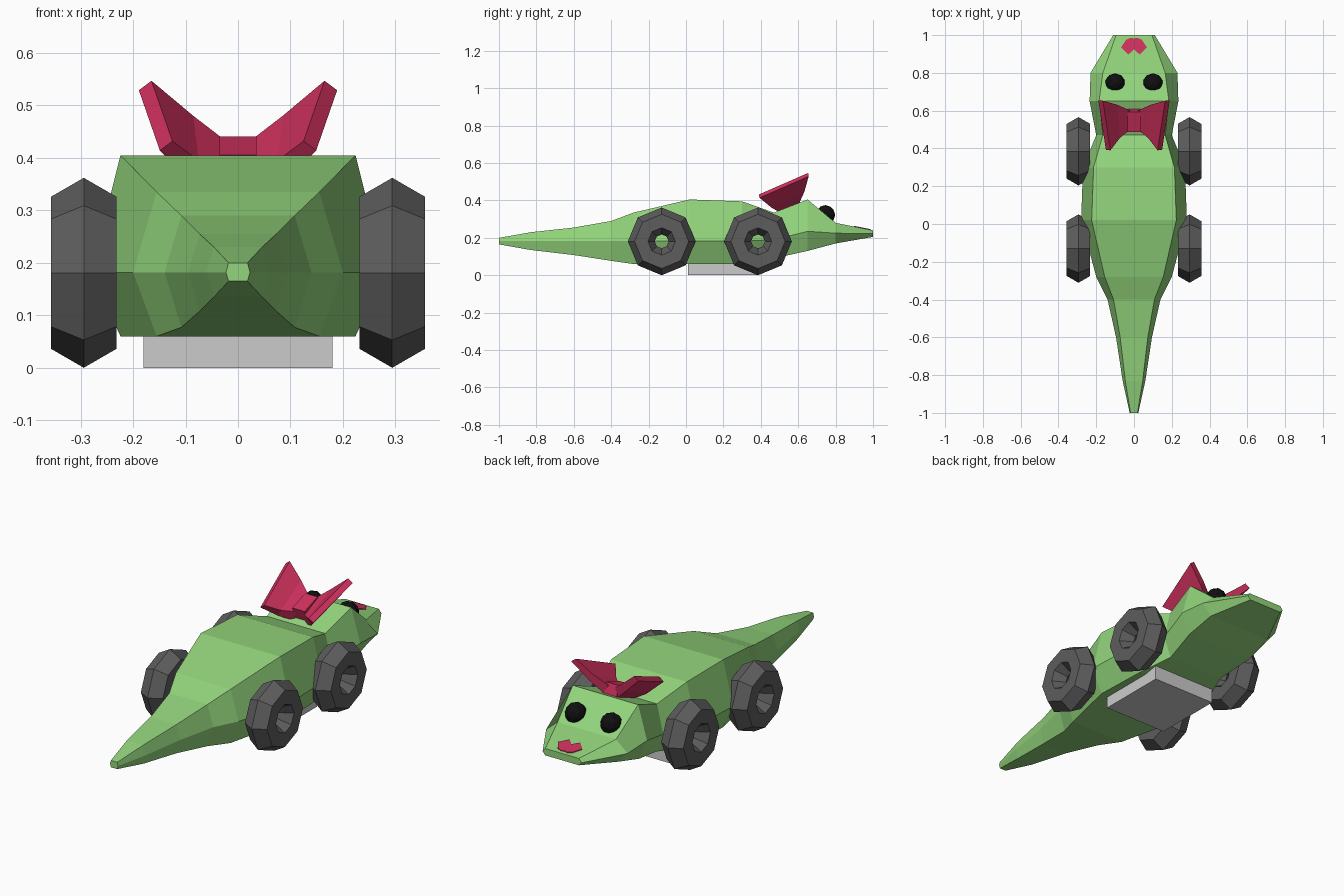
import bpy, bmesh, math

if "Cube" in bpy.data.objects:
    bpy.data.objects.remove(bpy.data.objects["Cube"])


def colour(name, rgb):
    m = bpy.data.materials.new(name)
    m.diffuse_color = (*rgb, 1)
    m.use_nodes = True
    m.node_tree.nodes["Principled BSDF"].inputs["Base Color"].default_value = m.diffuse_color
    return m


green = colour("green", (0.29, 0.66, 0.2))
pink = colour("pink", (0.62, 0.03, 0.11))
rubber = colour("rubber", (0.11, 0.11, 0.11))
black = colour("black", (0.005, 0.005, 0.005))


def add_mesh(name, verts, faces, mat):
    me = bpy.data.meshes.new(name)
    me.from_pydata(verts, [], faces)
    bm = bmesh.new()
    bm.from_mesh(me)
    bmesh.ops.recalc_face_normals(bm, faces=bm.faces)
    bm.to_mesh(me)
    bm.free()
    ob = bpy.data.objects.new(name, me)
    bpy.context.collection.objects.link(ob)
    if mat:
        me.materials.append(mat)
    return ob


def box(name, lo, hi, mat=None):
    bpy.ops.mesh.primitive_cube_add(size=1, location=[(a + b) / 2 for a, b in zip(lo, hi)])
    ob = bpy.context.object
    ob.name = name
    ob.scale = [b - a for a, b in zip(lo, hi)]
    if mat:
        ob.data.materials.append(mat)
    return ob


# body: hexagonal sections (y, top z, mid z, bottom z, top half, mid half, bottom half)
sections = [
    (-1.0, .20, .182, .165, .018, .023, .018),
    (-.83, .23, .182, .135, .046, .060, .046),
    (-.60, .255, .182, .108, .073, .095, .073),
    (-.40, .29, .182, .077, .108, .14, .108),
    (-.28, .335, .182, .06, .155, .20, .155),
    (.02, .405, .182, .06, .224, .28, .224),
    (.30, .395, .182, .06, .214, .27, .214),
    (.47, .335, .19, .09, .165, .20, .16),
    (.65, .405, .235, .13, .185, .235, .19),
    (.80, .28, .225, .17, .165, .23, .18),
    (1.0, .24, .222, .205, .095, .11, .095),
]
verts, faces = [], []
for y, zt, zm, zb, a, b, c in sections:
    verts += [(a, y, zt), (b, y, zm), (c, y, zb), (-c, y, zb), (-b, y, zm), (-a, y, zt)]
for s in range(len(sections) - 1):
    for k in range(6):
        n = (k + 1) % 6
        faces.append((s * 6 + k, s * 6 + n, s * 6 + 6 + n, s * 6 + 6 + k))
faces += [tuple(range(6)), tuple(range(len(verts) - 6, len(verts)))]
add_mesh("body", verts, faces, green)

# wheels: eight-sided rings with a hexagonal section
for side, sx in (("right", 1), ("left", -1)):
    for end, y in (("tail", -.13), ("head", .385)):
        bpy.ops.mesh.primitive_torus_add(
            major_segments=8, minor_segments=6, major_radius=.109, minor_radius=.072,
            location=(sx * .294, y, .181), rotation=(0, math.pi / 2, 0))
        bpy.context.object.name = f"{side}_{end}_wheel"
        bpy.context.object.data.materials.append(rubber)

# eyes
for side, sx in (("right", 1), ("left", -1)):
    bpy.ops.mesh.primitive_ico_sphere_add(subdivisions=2, radius=.053, location=(sx * .1, .745, .322))
    bpy.context.object.name = side + "_eye"
    bpy.context.object.data.materials.append(black)

# base plate under the belly
box("base_plate", (-.18, .01, 0), (.18, .38, .09))

# mouth: thin lips lying on the sloping snout
half = [(0, .925), (.03, .897), (.068, .935), (.042, .975), (.018, .986), (0, .982)]
outline = half + [(-x, y) for x, y in half[-2:0:-1]]
n = len(outline)
lips = [(x, y, .28 - .2 * (y - .8) + dz) for dz in (-.005, .004) for x, y in outline]
faces = [tuple(range(n)), tuple(range(n, 2 * n))]
faces += [(i, (i + 1) % n, n + (i + 1) % n, n + i) for i in range(n)]
add_mesh("mouth", lips, faces, pink)

# bow: two flared wings and a knot
front = [(.02, .50, .385), (.075, .455, .395), (.125, .39, .432)]
back = [(.02, .60, .43), (.085, .63, .48), (.165, .653, .547)]
for side, sx in (("right", 1), ("left", -1)):
    # wedge-like wing with an outward thickness
    under = [(x + .014 + .005 * i, y + .003, z - .05 + .016 * i)
             for row in (front, back) for i, (x, y, z) in enumerate(row)]
    vs = [(sx * x, y, z) for x, y, z in front + back + under]
    fs = [(0, 1, 4, 3), (1, 2, 5, 4), (6, 7, 10, 9), (7, 8, 11, 10),
          (0, 1, 7, 6), (1, 2, 8, 7), (3, 4, 10, 9), (4, 5, 11, 10),
          (2, 5, 11, 8), (0, 3, 9, 6)]
    add_mesh(f"bow_{side}_wing", vs, fs, pink)
knot = box("bow_knot", (-.035, .495, .365), (.035, .605, .425), pink)
knot.rotation_euler.x = .33
